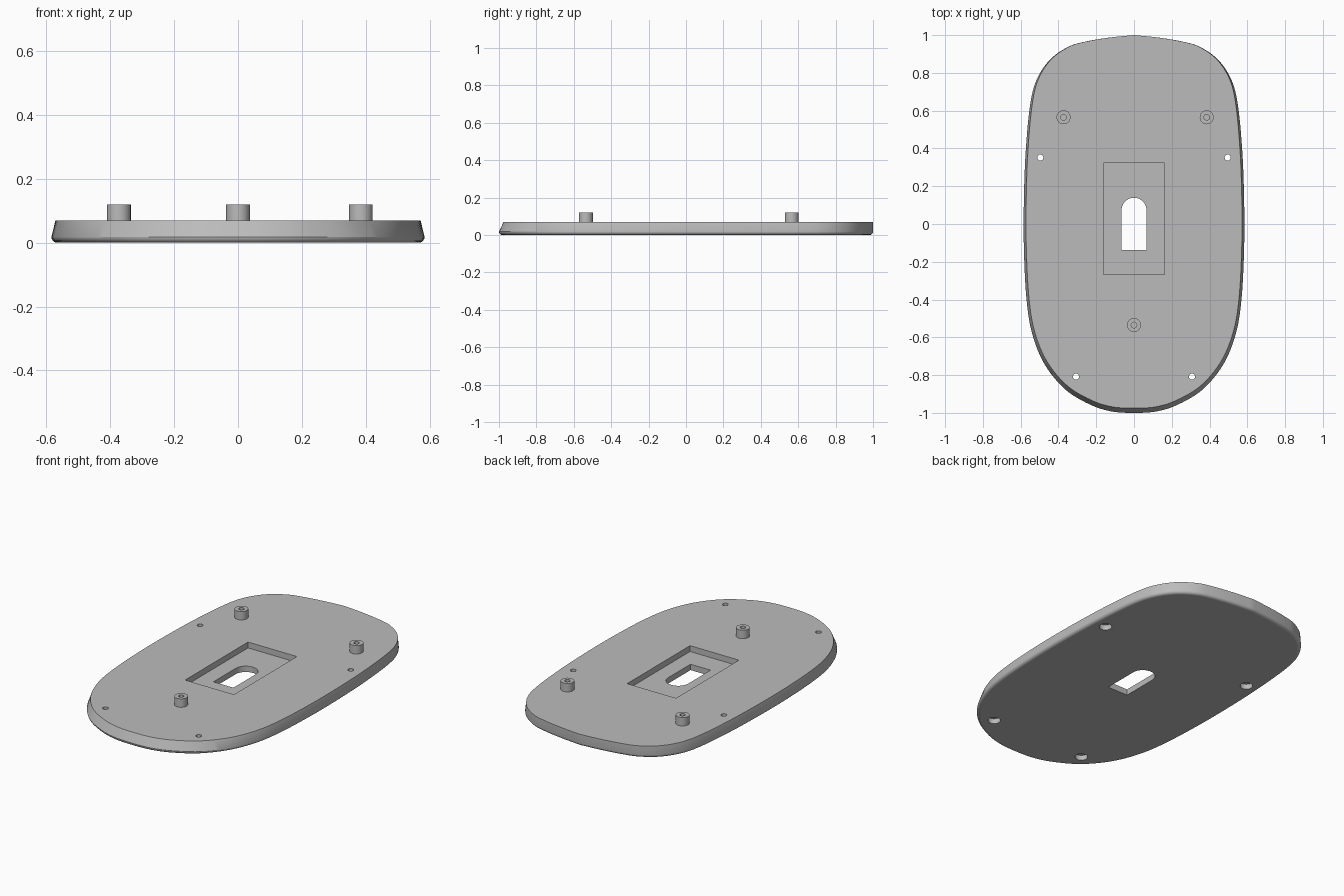
import bpy, bmesh, math
from mathutils import Vector

cube = bpy.data.objects.get("Cube")
if cube:
    bpy.data.objects.remove(cube, do_unlink=True)

grey = bpy.data.materials.new("plain_grey")
grey.use_nodes = True
COLOUR = (0.5, 0.5, 0.5, 1)
grey.diffuse_color = COLOUR
grey.node_tree.nodes["Principled BSDF"].inputs["Base Color"].default_value = COLOUR


def make_object(name, bm):
    bmesh.ops.recalc_face_normals(bm, faces=bm.faces)
    mesh = bpy.data.meshes.new(name)
    bm.to_mesh(mesh)
    bm.free()
    mesh.materials.append(grey)
    obj = bpy.data.objects.new(name, mesh)
    bpy.context.collection.objects.link(obj)
    return obj


def loft(name, rings):
    """Skin a stack of equal closed rings and cap both ends."""
    bm = bmesh.new()
    rows = [[bm.verts.new(p) for p in ring] for ring in rings]
    n = len(rows[0])
    for a, b in zip(rows, rows[1:]):
        for i in range(n):
            j = (i + 1) % n
            bm.faces.new((a[i], a[j], b[j], b[i]))
    bm.faces.new(rows[0][::-1])
    bm.faces.new(rows[-1])
    return make_object(name, bm)


def prism(name, outline, z0, z1):
    return loft(name, [[(x, y, z) for x, y in outline] for z in (z0, z1)])


def circle(x, y, r, n=32, start=0.0, sweep=math.tau):
    return [(x + r * math.cos(start + sweep * i / n),
             y + r * math.sin(start + sweep * i / n)) for i in range(n)]


def cut(target, cutter):
    mod = target.modifiers.new("cut", 'BOOLEAN')
    mod.operation = 'DIFFERENCE'
    mod.solver = 'EXACT'
    mod.object = cutter
    select(target)
    bpy.ops.object.modifier_apply(modifier=mod.name)
    bpy.data.objects.remove(cutter, do_unlink=True)


def select(obj):
    bpy.ops.object.select_all(action='DESELECT')
    obj.select_set(True)
    bpy.context.view_layer.objects.active = obj


def shade(obj):
    select(obj)
    bpy.ops.object.shade_smooth_by_angle(angle=math.radians(30))
    for face in obj.data.polygons:
        if abs(face.normal.z) > 0.999:
            face.use_smooth = False


# Plate outline: one side from back to front, smoothed and mirrored
SIDE = [(0, 1), (0.13, 0.987), (0.26, 0.965), (0.35, 0.937), (0.445, 0.87),
        (0.515, 0.765), (0.55, 0.63), (0.573, 0.39), (0.583, 0.13),
        (0.583, -0.13), (0.569, -0.4), (0.538, -0.585), (0.472, -0.745),
        (0.365, -0.875), (0.235, -0.955), (0.12, -0.992), (0, -1)]
pts = [Vector(p) for p in SIDE]
pts = [pts[0] * 2 - pts[1]] + pts + [Vector((-pts[-2].x, pts[-2].y))]
half = []
for a, b, c, d in zip(pts, pts[1:], pts[2:], pts[3:]):
    for k in range(6):
        t = k / 6
        half.append(0.5 * (2 * b + (c - a) * t + (2 * a - 5 * b + 4 * c - d) * t**2
                           + (3 * b - a - 3 * c + d) * t**3))
half.append(pts[-2])
outline = half + [Vector((-p.x, p.y)) for p in half[-2:0:-1]]
count = len(outline)
normals = []
for i in range(count):
    t = (outline[(i + 1) % count] - outline[i - 1]).normalized()
    normals.append(Vector((-t.y, t.x)))


def inset_ring(z, amount):
    ring = []
    for p, n in zip(outline, normals):
        q = p - n * amount(n)
        ring.append((q.x, q.y, z))
    return ring


# Plate: rounded bottom edge, wall leaning in more towards the front
TOP, FILLET = 0.07, 0.018
rings = []
for k in range(6):
    a = math.pi / 2 * k / 5
    rings.append(inset_ring(FILLET * (1 - math.cos(a)),
                            lambda n, a=a: FILLET * (1 - math.sin(a))))
rings.append(inset_ring(TOP, lambda n: 0.0125 * (1 - n.y)))
plate = loft("base_plate", rings)

# Rectangular pocket and arched window
pocket = [(-0.161, -0.268), (0.161, -0.268), (0.161, 0.324), (-0.161, 0.324)]
cut(plate, prism("pocket_cutter", pocket, 0.035, 0.2))
arch = circle(0, 0.073, 0.066, 24, 0, math.pi) + [(-0.066, 0.073), (-0.066, -0.137), (0.066, -0.137)]
cut(plate, prism("window_cutter", arch, -0.1, 0.2))

# Screw holes, counterbored from below
for x, y in ((0.496, 0.352), (0.307, -0.808)):
    for s in (-1, 1):
        cut(plate, prism("screw_cutter", circle(s * x, y, 0.016, 24), -0.1, 0.2))
        cut(plate, prism("head_cutter", circle(s * x, y, 0.034), -0.1, 0.03))
shade(plate)

# Hollow mounting posts
POST_TOP = 0.12
for name, x, y in (("back_right_post", -0.373, 0.565),
                   ("back_left_post", 0.385, 0.565),
                   ("front_post", 0, -0.535)):
    profile = [(0.037, TOP - 0.005), (0.037, POST_TOP), (0.015, POST_TOP), (0.015, TOP + 0.005)]
    post = loft(name, [[(px, py, z) for px, py in circle(x, y, r)] for r, z in profile])
    shade(post)
